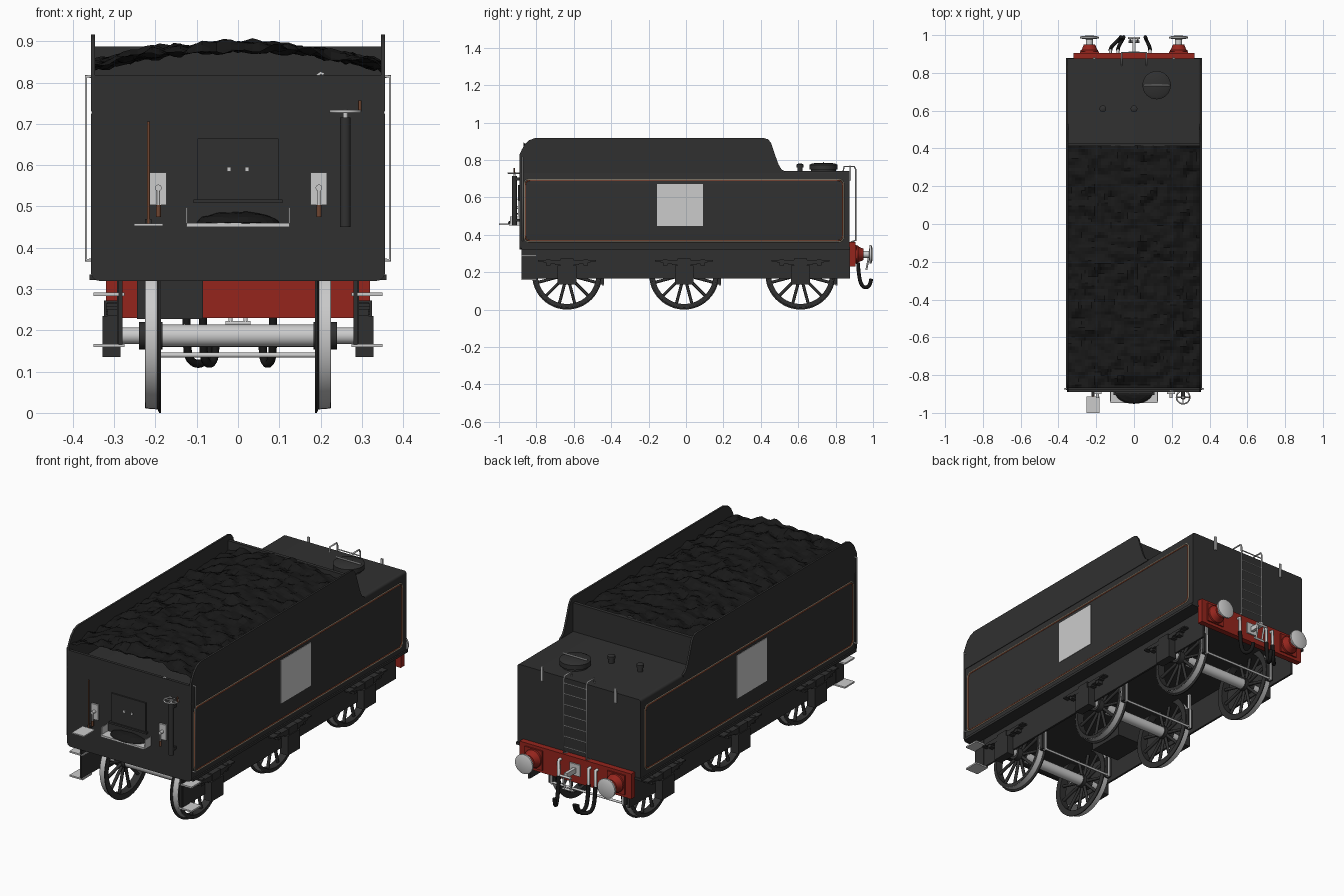
import bpy, bmesh, math
from mathutils import Vector, noise

if "Cube" in bpy.data.objects:
    bpy.data.objects.remove(bpy.data.objects["Cube"])


def material(name, rgb):
    m = bpy.data.materials.new(name)
    m.diffuse_color = (*rgb, 1)
    m.use_nodes = True
    m.node_tree.nodes["Principled BSDF"].inputs["Base Color"].default_value = m.diffuse_color
    return m


DARK = material("dark_paint", (0.03, 0.03, 0.03))
COAL = material("coal_black", (0.009, 0.009, 0.009))
RED = material("red_paint", (0.3, 0.018, 0.012))
ORANGE = material("orange_line", (0.42, 0.08, 0.03))
CREAM = material("cream_line", (0.6, 0.5, 0.35))
BROWN = material("brown_handle", (0.16, 0.06, 0.03))


def finish(name, bm, mat=None, smooth=True):
    bmesh.ops.remove_doubles(bm, verts=bm.verts, dist=1e-6)
    bmesh.ops.recalc_face_normals(bm, faces=bm.faces)
    me = bpy.data.meshes.new(name)
    bm.to_mesh(me)
    bm.free()
    ob = bpy.data.objects.new(name, me)
    bpy.context.collection.objects.link(ob)
    if mat:
        me.materials.append(mat)
    if smooth:
        bpy.ops.object.select_all(action='DESELECT')
        ob.select_set(True)
        bpy.context.view_layer.objects.active = ob
        bpy.ops.object.shade_smooth_by_angle(angle=math.radians(35))
    return ob


def box(name, x, y, z, mat=None):
    bm = bmesh.new()
    bmesh.ops.create_cube(bm, size=1)
    for v in bm.verts:
        v.co = [(r[0] + r[1]) / 2 + c * (r[1] - r[0]) for r, c in zip((x, y, z), v.co)]
    return finish(name, bm, mat, False)


def prism(name, pts, axis, a, b, mat=None):
    """Extrude a 2D outline along x (points y,z) or y (points x,z)."""
    bm = bmesh.new()
    place = (lambda p, t: (t, p[0], p[1])) if axis == 'x' else (lambda p, t: (p[0], t, p[1]))
    lo, hi = ([bm.verts.new(place(p, t)) for p in pts] for t in (a, b))
    bm.faces.new(lo)
    bm.faces.new(hi)
    for i in range(len(pts)):
        j = (i + 1) % len(pts)
        bm.faces.new((lo[i], lo[j], hi[j], hi[i]))
    return finish(name, bm, mat)


def lathe(name, prof, axis, loc, mat=None, seg=32, closed=False):
    """Revolve (distance, radius) points about an axis."""
    d = {'x': Vector((1, 0, 0)), 'y': Vector((0, 1, 0)), 'z': Vector((0, 0, 1))}[axis]
    u = Vector((d.y, d.z, d.x))
    w = d.cross(u)
    bm = bmesh.new()
    rings = []
    for t, r in prof:
        rings.append([bm.verts.new(Vector(loc) + d * t + r * (u * math.cos(k * math.tau / seg) + w * math.sin(k * math.tau / seg)))
                      for k in range(seg)])
    for i in range(len(prof) if closed else len(prof) - 1):
        a, b = rings[i], rings[(i + 1) % len(prof)]
        for k in range(seg):
            m = (k + 1) % seg
            bm.faces.new((a[k], a[m], b[m], b[k]))
    if not closed:
        for ring, r in ((rings[0], prof[0][1]), (rings[-1], prof[-1][1])):
            if r > 0:
                bm.faces.new(ring)
    bmesh.ops.dissolve_degenerate(bm, dist=1e-7, edges=bm.edges)
    return finish(name, bm, mat)


def tube(name, pts, r, mat=None, closed=False, curved=False):
    cu = bpy.data.curves.new(name, 'CURVE')
    cu.dimensions = '3D'
    cu.bevel_depth, cu.bevel_resolution, cu.use_fill_caps = r, 2, True
    sp = cu.splines.new('NURBS' if curved else 'POLY')
    sp.points.add(len(pts) - 1)
    for p, q in zip(sp.points, pts):
        p.co = (*q, 1)
    sp.use_cyclic_u = closed
    if curved:
        sp.order_u, sp.use_endpoint_u, sp.resolution_u = 3, True, 6
    ob = bpy.data.objects.new(name, cu)
    bpy.context.collection.objects.link(ob)
    if mat:
        cu.materials.append(mat)
    bpy.ops.object.select_all(action='DESELECT')
    ob.select_set(True)
    bpy.context.view_layer.objects.active = ob
    bpy.ops.object.convert(target='MESH')
    return ob


def rounded(a0, a1, b0, b1, r, n=5):
    out = []
    for i, (ca, cb) in enumerate(((a1 - r, b1 - r), (a0 + r, b1 - r), (a0 + r, b0 + r), (a1 - r, b0 + r))):
        for k in range(n + 1):
            t = (i + k / n) * math.pi / 2
            out.append((ca + r * math.cos(t), cb + r * math.sin(t)))
    return out


# tank, footplate and coal bunker
prism("water_tank", rounded(-.353, .353, .322, .74, .012), 'y', -.88, .875, DARK)
prism("front_sheet", rounded(-.356, .356, .32, .74, .02), 'y', -.89, -.88, DARK)
box("footplate", (-.36, .36), (-.88, .878), (.322, .335), DARK)
box("bunker_front", (-.35, .35), (-.89, -.875), (.735, .818), DARK)
box("bunker_bulkhead", (-.348, .348), (.412, .43), (.735, .888), DARK)
side = [(-.89, .73), (-.89, .83), (-.878, .855), (-.865, .88), (-.84, .905), (-.81, .916), (.42, .916),
        (.44, .91), (.455, .89), (.475, .83), (.495, .775), (.51, .75), (.53, .738), (.53, .73)]
bm = bmesh.new()
bmesh.ops.create_grid(bm, x_segments=40, y_segments=76, size=1)
for v in bm.verts:
    x, y = v.co.x * .347, -.227 + v.co.y * .642
    v.co = (x, y, .842 + .045 * (1 - (x / .347) ** 2) + .026 * noise.noise((x * 17, y * 17, 3)) + .006 * noise.noise((x * 45, y * 45, 8)))
finish("coal_load", bm, COAL, False)

# tank top fittings
lathe("water_filler", [(0, .066), (.012, .066), (.012, .075), (.036, .075), (.044, .06), (.046, 0)], 'z', (.12, .735, .738), DARK)
tube("filler_handle", [(.05, .735, .786), (.19, .735, .786)], .004)
for x in (-.165, 0):
    lathe("tank_vent", [(0, .014), (.022, .014), (.022, .018), (.038, .018), (.043, .008), (.043, 0)], 'z', (x, .61, .738), DARK, 20)

axles = (-.636, -.01, .612)
AZ = .187
for s in (-1, 1):
    X = lambda a, b: tuple(sorted((s * a, s * b)))
    prism("bunker_side", side, 'x', s * .346, s * .356, DARK)
    box("side_frame", X(.28, .29), (-.88, .878), (.165, .325), DARK)
    # lining and side badge panel
    for nm, inset, m in (("outer_lining", 0, CREAM), ("inner_lining", .006, ORANGE)):
        loop = rounded(-.865 + inset, .842 - inset, .362 + inset, .697 - inset, .025)
        tube(nm, [(s * .3535, a, b) for a, b in loop], .0022, m, True)
    box("side_plate", X(.35, .3555), (-.155, .09), (.448, .672))
    # grab rail and steps at the front corners
    tube("grab_rail", [(s * .354, -.873, .37), (s * .368, -.873, .37), (s * .368, -.873, .815), (s * .352, -.873, .815)], .004)
    box("step_hanger", X(.285, .293), (-.87, -.81), (.16, .33), DARK)
    for z in (.163, .287):
        box("foot_step", X(.275, .35), (-.88, -.8), (z - .004, z + .004))
    for y in axles:
        # axle box, leaf spring and hangers
        box("axle_box", X(.284, .328), (y - .05, y + .05), (.135, .235), DARK)
        box("spring_buckle", X(.284, .324), (y - .035, y + .035), (.225, .272), DARK)
        for i in range(4):
            h = .155 - .03 * i
            box("spring_leaf", X(.29, .32), (y - h, y + h), (.258 - i * .007, .265 - i * .007), DARK)
        for d in (-.1, .1):
            box("spring_hanger", X(.288, .316), (y + d - .012, y + d + .012), (.235, .268), DARK)
        # wheel
        c = (0, y, AZ)
        rim = [(.186, .157), (.186, .187), (.191, .187), (.196, .177), (.225, .175), (.225, .157)]
        lathe("wheel_rim", [(s * t, r) for t, r in rim], 'x', c, DARK, 48, True)
        lathe("wheel_tread", [(s * t, r) for t, r in [(.196, .17), (.196, .1785), (.224, .1765), (.224, .17)]], 'x', c, None, 48, True)
        lathe("wheel_hub", [(s * .183, .033), (s * .24, .033)], 'x', c, DARK, 24)
        for k in range(12):
            t = (k + .5) * math.tau / 12
            p = lambda r: (s * .206, y + r * math.cos(t), AZ + r * math.sin(t))
            tube("wheel_spoke", [p(.025), p(.162)], .008, DARK)
        # brake gear
        box("brake_hanger", X(.2, .21), (y + .186, y + .198), (.13, .325))
        prism("brake_block", [(y + .182 * math.cos(a), AZ + .182 * math.sin(a)) for a in (-.3, -.1, .1, .3)] +
              [(y + .196, .24), (y + .196, .135)], 'x', s * .195, s * .222, DARK)
for y in axles:
    lathe("axle", [(-.285, .02), (-.22, .02), (-.22, .027), (.22, .027), (.22, .02), (.285, .02)], 'x', (0, y, AZ), None, 24)
    tube("brake_crossbar", [(-.21, y + .192, .14), (.21, y + .192, .14)], .006)
box("vacuum_tank", (-.245, -.085), (-.42, -.22), (.228, .33), DARK)

# rear beam, buffers, coupling and hoses
box("buffer_beam", (-.32, .32), (.875, .905), (.23, .36), RED)
for s in (-1, 1):
    c = (s * .236, 0, .295)
    box("buffer_base", (s * .236 - .05, s * .236 + .05), (.9, .912), (.245, .345), RED)
    lathe("buffer_housing", [(.905, .048), (.92, .046), (.925, .04), (.95, .03), (.95, 0)], 'y', c, RED)
    lathe("buffer_head", [(.94, .019), (.978, .019), (.982, .05), (.991, .05), (.996, .035), (.998, 0)], 'y', c)
box("coupling_plate", (-.03, .03), (.9, .912), (.27, .33))
box("coupling_hook", (-.008, .008), (.9, .985), (.285, .31))
tube("coupling_bar", [(-.032, .985, .29), (.032, .985, .29)], .006)
for x in (-.02, .02):
    tube("coupling_link", [(x, .98, .292), (x * .9, .965, .215)], .005)
tube("coupling_shackle", [(-.03, .965, .217), (.03, .965, .217)], .006)
for x0, x1 in ((-.125, -.07), (-.085, -.055), (.085, .06)):
    tube("hose_pipe", [(x0, .905, .33), (x0, .92, .33), (x0, .92, .21)], .008)
    tube("brake_hose", [(x0, .92, .25), (x0, .922, .19), (x0 * .9 + x1 * .1, .94, .118), (x1, .985, .12), (x1, .99, .165)], .01, COAL, curved=True)

# rear ladder and lamp irons
for x in (-.065, .065):
    tube("ladder_rail", [(x, .875, .765), (x, .9, .765), (x, .907, .75), (x, .907, .37), (x, .88, .36)], .004)
    tube("ladder_grip", [(x, .84, .735), (x, .845, .765), (x, .88, .765)], .004)
for i in range(7):
    z = .4 + .055 * i
    tube("ladder_rung", [(-.065, .907, z), (.065, .907, z)], .003)
for x in (-.21, .21):
    box("lamp_iron", (x - .006, x + .006), (.874, .882), (.69, .765))

# front: coal door and shovelling plate
box("coal_door", (-.098, .098), (-.897, -.885), (.515, .665), DARK)
box("door_sill", (-.108, .108), (-.904, -.885), (.508, .517), DARK)
for x in (-.022, .022):
    box("door_bolt", (x - .005, x + .005), (-.901, -.89), (.585, .595))
box("shovel_plate", (-.125, .125), (-.947, -.888), (.45, .46))
for s in (-1, 1):
    box("shovel_plate_side", tuple(sorted((s * .122, s * .126))), (-.94, -.888), (.45, .497))
bm = bmesh.new()
bmesh.ops.create_uvsphere(bm, u_segments=24, v_segments=12, radius=1)
for v in bm.verts:
    v.co = (v.co.x * .1, -.89 + v.co.y * .062, .46 + max(v.co.z, 0) * .027 + .003 * noise.noise(v.co * 5))
finish("spilled_coal", bm, COAL, False)

# front: gauges, fold-down seat, brake column
for x in (-.193, .196):
    box("gauge_plate", (x - .02, x + .02), (-.899, -.888), (.503, .582))
    lathe("gauge_knob", [(-.03, 0), (-.03, .008), (-.005, .008)], 'y', (x, -.89, .545), None, 16)
    tube("gauge_lever", [(x, -.915, .545), (x, -.915, .5)], .004)
    tube("gauge_grip", [(x, -.915, .503), (x, -.915, .475)], .006, BROWN)
box("fold_seat", (-.252, -.182), (-1, -.912), (.453, .459))
tube("seat_rod", [(-.217, -.912, .456), (-.217, -.912, .706)], .004, BROWN)
box("seat_bracket", (-.225, -.209), (-.914, -.888), (.458, .47), DARK)
cx, cy = .26, -.917
lathe("brake_column", [(.45, .013), (.715, .013)], 'z', (cx, cy, 0), DARK, 20)
for z in (.47, .69):
    box("column_bracket", (cx - .01, cx + .01), (cy, -.888), (z, z + .015), DARK)
lathe("wheel_boss", [(.71, .006), (.735, .006)], 'z', (cx, cy, 0), None, 16)
ring = [(cx + .035 * math.cos(k * math.tau / 28), cy + .035 * math.sin(k * math.tau / 28), .73) for k in range(28)]
tube("brake_handwheel", ring, .004, None, True)
for k in range(0, 28, 7):
    tube("handwheel_spoke", [(cx, cy, .73), ring[k]], .003)
tube("handwheel_grip", [(cx + .035, cy, .73), (cx + .035, cy, .757)], .004, BROWN)
tube("bunker_hook", [(.19, -.883, .815), (.2, -.885, .823), (.208, -.885, .82)], .004)
